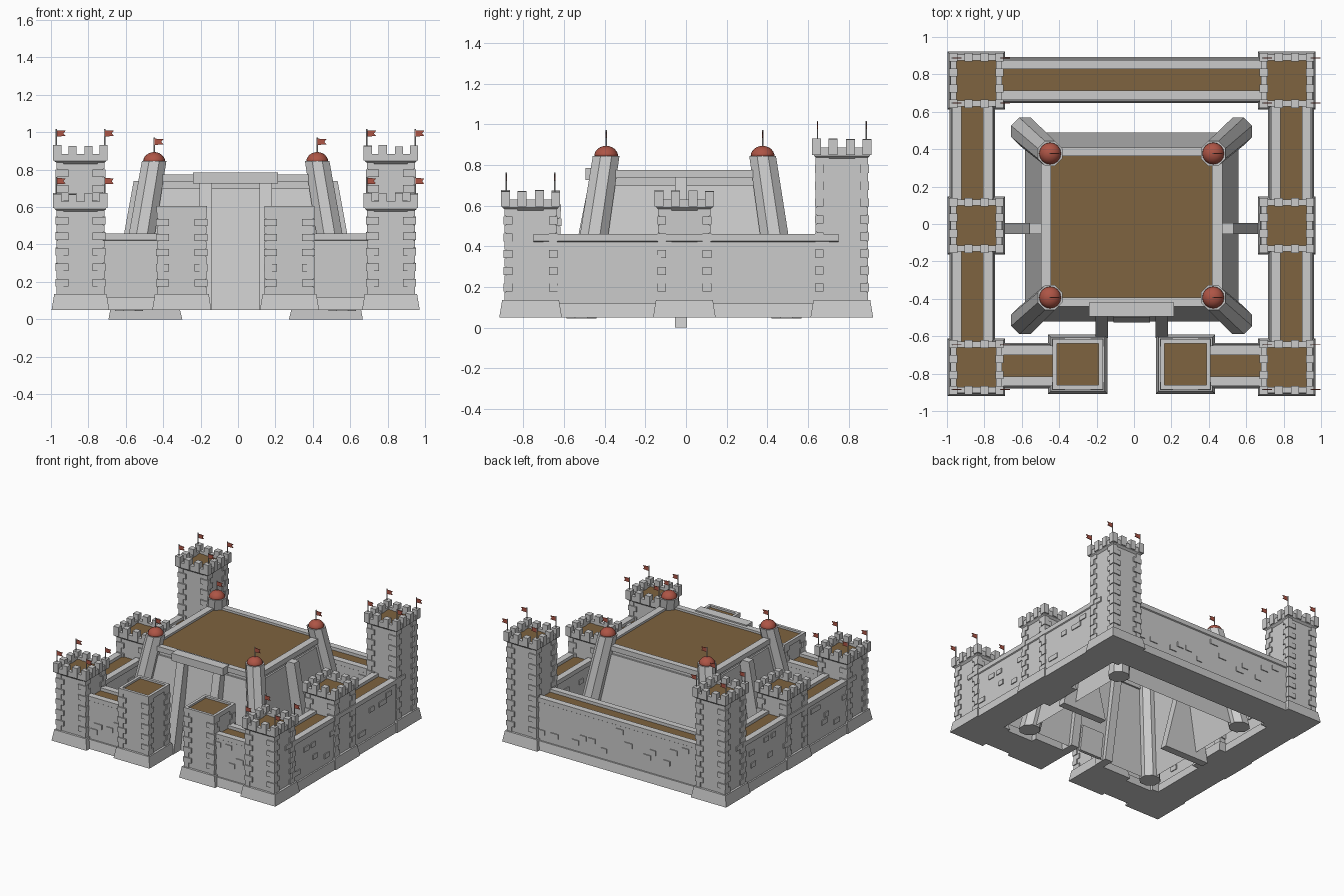
import bpy, bmesh, random
from math import cos, sin, pi
from mathutils import Vector

if "Cube" in bpy.data.objects:
    bpy.data.objects.remove(bpy.data.objects["Cube"])

random.seed(4)
CX, CY = -0.0125, -0.015      # castle centre in plan


def material(name, rgb):
    m = bpy.data.materials.new(name)
    m.diffuse_color = (*rgb, 1)
    m.use_nodes = True
    m.node_tree.nodes["Principled BSDF"].inputs["Base Color"].default_value = m.diffuse_color
    return m


BROWN = material("earth_brown", (0.21, 0.125, 0.05))
RED = material("roof_red", (0.42, 0.09, 0.06))


def loft(bm, rings, bottom=True, top=True):
    """Skin a stack of equal-length point rings."""
    vs = [[bm.verts.new(p) for p in r] for r in rings]
    n = len(vs[0])
    for a, b in zip(vs, vs[1:]):
        for i in range(n):
            j = (i + 1) % n
            bm.faces.new((a[i], a[j], b[j], b[i]))
    if bottom:
        bm.faces.new(vs[0][::-1])
    if top:
        bm.faces.new(vs[-1])


def rect(x, y, hx, hy, z):
    return [(x - hx, y - hy, z), (x + hx, y - hy, z), (x + hx, y + hy, z), (x - hx, y + hy, z)]


def ngon(x, y, r, z, n, turn=0.0):
    return [(x + r * cos(2 * pi * i / n + turn), y + r * sin(2 * pi * i / n + turn), z) for i in range(n)]


def box(bm, x0, x1, y0, y1, z0, z1):
    x, y, hx, hy = (x0 + x1) / 2, (y0 + y1) / 2, abs(x1 - x0) / 2, abs(y1 - y0) / 2
    loft(bm, [rect(x, y, hx, hy, z0), rect(x, y, hx, hy, z1)])


def finish(name, bm, mat=None, smooth=False):
    bmesh.ops.recalc_face_normals(bm, faces=bm.faces)
    me = bpy.data.meshes.new(name)
    bm.to_mesh(me)
    bm.free()
    if mat:
        me.materials.append(mat)
    for p in me.polygons:
        p.use_smooth = smooth
    ob = bpy.data.objects.new(name, me)
    bpy.context.collection.objects.link(ob)
    return ob


poles, flags, floors = bmesh.new(), bmesh.new(), bmesh.new()


def flag(x, y, z0, z1):
    loft(poles, [ngon(x, y, 0.004, z, 6) for z in (z0, z1)])
    prof = [(0, 0), (0.05, 0.003), (0.038, 0.017), (0.05, 0.031), (0, 0.034)]
    loft(flags, [[(x + a, y + d, z1 - 0.04 + b) for a, b in prof] for d in (-0.002, 0.002)])


def tower_shaft(bm, x, y, h, ztop):
    """Battered plinth, plain shaft and alternating corner stones."""
    loft(bm, [rect(x, y, h + a, h + a, z) for a, z in
              ((0.032, 0.05), (0.018, 0.135), (0, 0.135), (0, ztop))])
    n = round((ztop - 0.135) / 0.042)
    dz = (ztop - 0.135) / n
    for sx in (-1, 1):
        for sy in (-1, 1):
            for k in range(n):
                a, b = (0.058, 0.032) if k % 2 else (0.032, 0.058)
                o = 0.011 if k % 2 else 0.007
                z = 0.135 + k * dz
                box(bm, x + sx * (h - a), x + sx * (h + o), y + sy * (h - b), y + sy * (h + o), z, z + dz * 0.95)


def crown(bm, x, y, z):
    """Collar ring with four merlons along each side."""
    R, r = 0.142, 0.106
    loft(bm, [rect(x, y, q, q, w) for q, w in
              ((0.115, z - 0.02), (R - 0.004, z), (R - 0.004, z + 0.04), (r, z + 0.04), (r, z + 0.015))])
    for i in range(4):
        for j in range(4):
            if i in (0, 3) or j in (0, 3):
                mx, my = (x + (-0.124, -0.043, 0.043, 0.124)[i], y + (-0.124, -0.043, 0.043, 0.124)[j])
                top = z + 0.083 + random.uniform(-0.006, 0.004)
                box(bm, mx - 0.022, mx + 0.022, my - 0.022, my + 0.022, z + 0.005, top)
    box(floors, x - r, x + r, y - r, y + r, z + 0.012, z + 0.02)


# curtain towers: corners carry flags, back pair is taller
for side, s in (("left", -1), ("right", 1)):
    tx = CX + s * 0.83
    for row, ty, zt, has_flags in (("front", -0.765, 0.59, True), ("middle", -0.008, 0.59, False),
                                   ("back", 0.767, 0.845, True)):
        bm = bmesh.new()
        tower_shaft(bm, tx, ty, 0.122, zt)
        crown(bm, tx, ty, zt)
        finish(f"{row}_{side}_tower", bm)
        if has_flags:
            for fx in (-1, 1):
                for fy in (-1, 1):
                    flag(tx + fx * 0.129, ty + fy * 0.12, zt + 0.06, zt + 0.172)
    # gatehouse tower: flat roof inside a low rim
    gx, gy = CX + s * 0.288, -0.75
    bm = bmesh.new()
    tower_shaft(bm, gx, gy, 0.126, 0.58)
    loft(bm, [rect(gx, gy, q, q, z) for q, z in
              ((0.134, 0.57), (0.134, 0.605), (0.112, 0.605), (0.112, 0.585))])
    finish(f"{side}_gatehouse", bm)
    box(floors, gx - 0.112, gx + 0.112, gy - 0.112, gy + 0.112, 0.582, 0.59)

# curtain wall cross-section: (outward, height)
SECTION = [(0.125, 0.05), (0.114, 0.12), (0.102, 0.12), (0.102, 0.42), (0.11, 0.425), (0.11, 0.46),
           (0.06, 0.46), (0.06, 0.43), (-0.055, 0.43), (-0.055, 0.46), (-0.105, 0.46), (-0.105, 0.425),
           (-0.097, 0.42), (-0.097, 0.12), (-0.11, 0.12), (-0.12, 0.05)]


def wall(name, p0, p1, out):
    p0, p1, out = (Vector((*p, 0)) for p in (p0, p1, out))
    along, up = (p1 - p0).normalized(), Vector((0, 0, 1))
    length = (p1 - p0).length

    def slab(bm, t0, t1, sec):
        loft(bm, [[p0 + along * t + out * u + up * z for u, z in sec] for t in (t0, t1)])
    bm = bmesh.new()
    slab(bm, 0, length, SECTION)
    # scattered raised stones
    for face in (0.102, -0.097):
        for k in range(round(length * 8)):
            t = 0.13 + (length - 0.26) * (k + random.random()) / round(length * 8)
            z, w = random.choice((0.17, 0.22, 0.27, 0.32, 0.36)), random.uniform(0.025, 0.036)
            slab(bm, t - w, t + w, [(face - 0.007, z), (face + 0.007, z),
                                    (face + 0.007, z + 0.037), (face - 0.007, z + 0.037)])
    finish(name, bm)
    slab(floors, 0, length, [(-0.055, 0.425), (0.06, 0.425), (0.06, 0.436), (-0.055, 0.436)])


for side, s in (("left", -1), ("right", 1)):
    wx = CX + s * 0.85
    wall(f"{side}_front_wall", (wx, -0.75), (wx, -0.01), (s, 0))
    wall(f"{side}_back_wall", (wx, -0.01), (wx, 0.75), (s, 0))
    wall(f"{side}_gate_wall", (CX + s * 0.82, -0.755), (CX + s * 0.29, -0.755), (0, -1))
wall("back_wall", (CX - 0.82, 0.768), (CX + 0.82, 0.768), (0, 1))

# keep: hollow sloping shell, open underneath, with an overhanging parapet
bm = bmesh.new()
loft(bm, [rect(CX, CY, a, b, z) for a, b, z in
          ((0.57, 0.505, 0.05), (0.468, 0.408, 0.70), (0.455, 0.395, 0.70), (0.455, 0.395, 0.735),
           (0.485, 0.425, 0.735), (0.485, 0.425, 0.775), (0.43, 0.378, 0.775), (0.43, 0.378, 0.75))],
     bottom=False)
finish("keep", bm)
box(floors, CX - 0.43, CX + 0.43, CY - 0.378, CY + 0.378, 0.75, 0.758)

# lintel, leaning jambs and door on the keep front
bm = bmesh.new()
box(bm, -0.24, 0.215, -0.495, -0.42, 0.725, 0.785)
finish("gate_lintel", bm)
bm = bmesh.new()
for s in (-1, 1):
    x = CX + s * 0.16
    loft(bm, [rect(x, -0.55, 0.033, 0.06, 0.05), rect(x, -0.425, 0.033, 0.05, 0.73)])
finish("gate_jambs", bm)
bm = bmesh.new()
loft(bm, [rect(CX, -0.515, 0.098, 0.012, 0.05), rect(CX, -0.486, 0.098, 0.012, 0.245)])
finish("gate_door", bm)

# side fins: tapering buttresses that reach the ground
bm = bmesh.new()
for s in (-1, 1):
    prof = [(0.68, 0), (0.545, 0.74), (0.485, 0.74), (0.46, 0.70), (0.285, 0)]
    loft(bm, [[(CX + s * a, y, z) for a, z in prof] for y in (-0.053, 0.006)])
finish("side_buttresses", bm)

# leaning octagonal corner turrets with domes
turrets, domes = bmesh.new(), bmesh.new()
for sx in (-1, 1):
    for sy in (-1, 1):
        x0, y0 = CX + sx * 0.57, -0.01 + sy * 0.505
        x1, y1 = CX + sx * 0.436, -0.008 + sy * 0.385
        loft(turrets, [ngon(x0, y0, 0.08, 0.045, 8, pi / 8), ngon(x1, y1, 0.071, 0.845, 8, pi / 8)])
        loft(domes, [ngon(x1, y1, 0.059 * cos(a), 0.842 + 0.052 * sin(a), 16)
                     for a in (0, 0.26, 0.52, 0.79, 1.05, 1.31, 1.52)])
        flag(x1, y1, 0.88, 0.972)
finish("corner_turrets", turrets)
finish("turret_domes", domes, RED, smooth=True)

finish("flag_poles", poles)
finish("flags", flags, RED)
finish("walkways_and_roofs", floors, BROWN)
